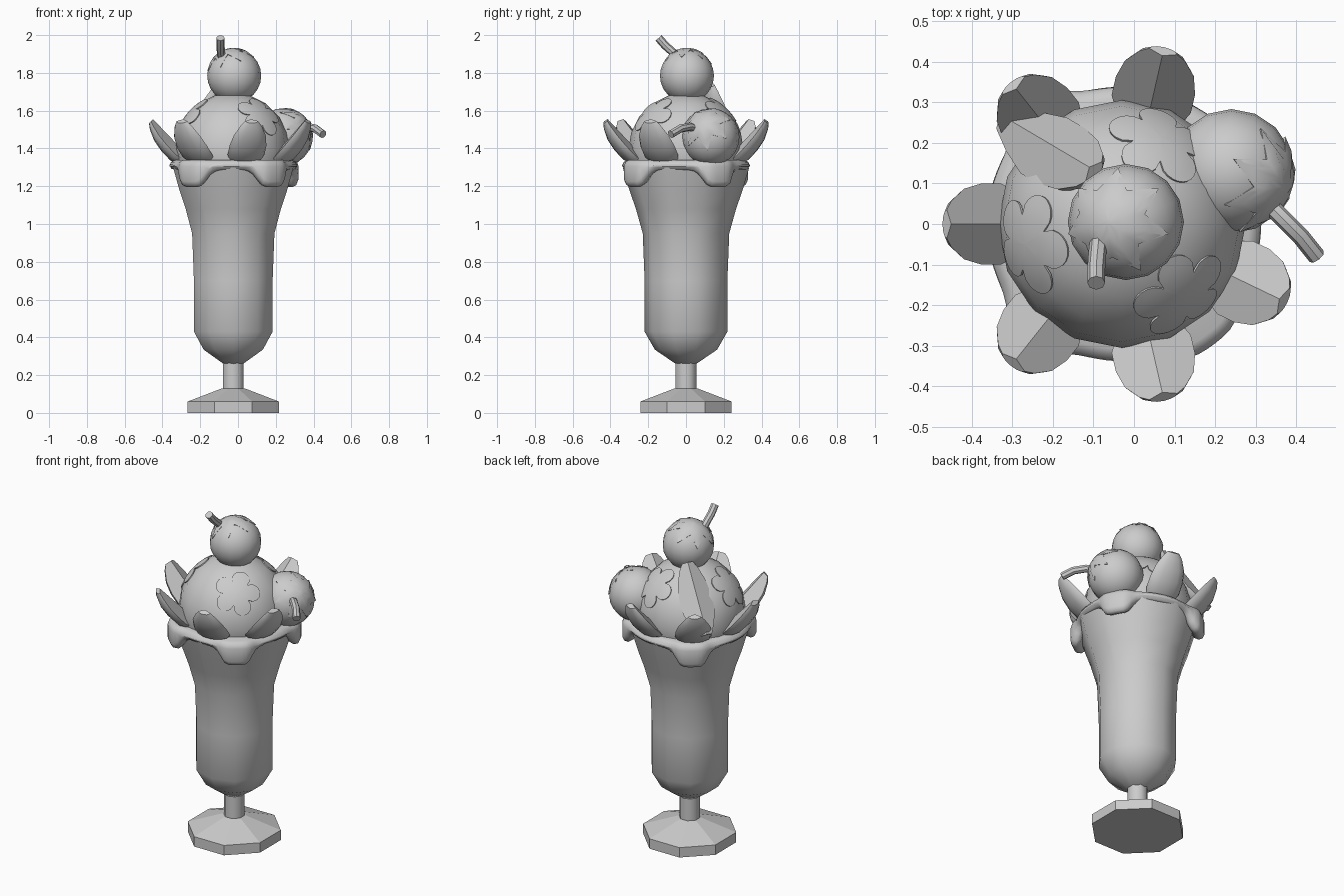
import bpy, bmesh, math
from mathutils import Vector, Matrix

old = bpy.data.objects.get("Cube")
if old:
    bpy.data.objects.remove(old, do_unlink=True)

CX = -0.025  # axis of the glass

mat = bpy.data.materials.new("plain grey")
mat.use_nodes = True
grey = (0.6, 0.6, 0.6, 1)
mat.diffuse_color = grey
mat.node_tree.nodes["Principled BSDF"].inputs["Base Color"].default_value = grey


def finish(name, bm, angle=35):
    bmesh.ops.recalc_face_normals(bm, faces=bm.faces)
    mesh = bpy.data.meshes.new(name)
    bm.to_mesh(mesh)
    bm.free()
    mesh.materials.append(mat)
    obj = bpy.data.objects.new(name, mesh)
    bpy.context.collection.objects.link(obj)
    bpy.ops.object.select_all(action='DESELECT')
    obj.select_set(True)
    bpy.context.view_layer.objects.active = obj
    bpy.ops.object.shade_smooth_by_angle(angle=math.radians(angle))
    return obj


def loft(name, rings, closed=True, caps=True, angle=35):
    """Skin a list of point rings, optionally capping both ends."""
    bm = bmesh.new()
    vs = [[bm.verts.new(p) for p in ring] for ring in rings]
    n = len(vs[0])
    for a, b in zip(vs, vs[1:]):
        for i in range(n if closed else n - 1):
            j = (i + 1) % n
            bm.faces.new((a[i], a[j], b[j], b[i]))
    if caps:
        bm.faces.new(vs[0])
        bm.faces.new(vs[-1])
    return finish(name, bm, angle)


def lathe(name, profile, sides, turn, angle=35):
    rings = []
    for r, z in profile:
        rings.append([(CX + r * math.cos(turn + math.tau * i / sides),
                       r * math.sin(turn + math.tau * i / sides), z) for i in range(sides)])
    return loft(name, rings, angle=angle)


def ball(name, centre, r, u, v):
    bm = bmesh.new()
    bmesh.ops.create_uvsphere(bm, u_segments=u, v_segments=v, radius=r,
                              matrix=Matrix.Translation(centre))
    return finish(name, bm, 40)


def tube(name, points, r, sides=8):
    pts = [Vector(p) for p in points]
    rings = []
    for i, p in enumerate(pts):
        d = (pts[min(i + 1, len(pts) - 1)] - pts[max(i - 1, 0)]).normalized()
        q = d.to_track_quat('Z', 'Y')
        rings.append([p + q @ Vector((r * math.cos(math.tau * k / sides),
                                      r * math.sin(math.tau * k / sides), 0)) for k in range(sides)])
    return loft(name, rings)


def dome_plate(name, centre, radius, facing, edge, steps, rings=5, lift=0.006):
    """Thin decoration wrapped on a ball; edge(t) is its outline radius."""
    c, q = Vector(centre), Vector(facing).to_track_quat('Z', 'Y')

    def point(frac, t):
        a = edge(t) * frac / radius
        height = radius + (lift if frac <= 1 else 0)
        a = min(a, edge(t) / radius)
        return c + q @ Vector((math.sin(a) * math.cos(t), math.sin(a) * math.sin(t),
                               math.cos(a))) * height
    fracs = [(k + 0.2) / (rings + 0.2) for k in range(rings + 1)] + [1.01]
    return loft(name, [[point(f, math.tau * i / steps) for i in range(steps)] for f in fracs])


def berry_slice(name, start, end, outward, width=0.1, depth=0.085):
    """Wedge of fruit: a straight inner ridge and a rounded outer skin."""
    start, end = Vector(start), Vector(end)
    axis = (end - start).normalized()
    out = Vector(outward)
    out = (out - axis * out.dot(axis)).normalized()
    side = axis.cross(out)
    rings = []
    for s, k in ((0, 0.35), (0.15, 0.7), (0.35, 1), (0.55, 1), (0.75, 0.87), (0.92, 0.58), (1, 0.35)):
        p = start.lerp(end, s)
        ring = [p]
        for i in range(7):
            a = math.pi * (i / 6 - 0.5)
            ring.append(p + k * (side * width * math.sin(a)
                                 + out * depth * (0.5 + 0.5 * math.cos(a))))
        rings.append(ring)
    return loft(name, rings, angle=40)


# Glass: octagonal foot, stem, fluted bowl
lathe("glass_foot", [(0.262, 0), (0.262, 0.06), (0.065, 0.13)], 8, math.pi / 8, 15)
lathe("glass_stem", [(0.059, 0.12), (0.059, 0.27)], 8, math.pi / 8, 50)
lathe("glass_bowl", [(0.055, 0.26), (0.165, 0.335), (0.219, 0.43), (0.219, 0.7),
                     (0.229, 0.95), (0.265, 1.08), (0.3, 1.18), (0.335, 1.3)], 10, math.pi / 2, 50)

# Cream collar with four drips
DRIPS = [math.radians(a) for a in (-130, -53, 30, 127)]
SEGS = 96
columns = []
for i in range(SEGS):
    t = math.tau * i / SEGS
    gap = min(abs(math.remainder(t - d, math.tau)) for d in DRIPS)
    b = 1 / (1 + (gap / 0.26) ** 6)
    low = 1.285 - 0.09 * b
    out = 0.338 + 0.032 * b
    section = [(0.1, 1.34), (out - 0.03, 1.34), (out - 0.008, 1.328), (out, 1.305),
               (out, low + 0.03), (out - 0.01, low + 0.008), (out - 0.03, low),
               (out - 0.055, low + 0.012), (0.28, 1.3), (0.1, 1.3)]
    columns.append([(CX + r * math.cos(t), r * math.sin(t), z) for r, z in section])
loft("cream_collar", columns + columns[:1], caps=False, angle=60)
lathe("cream_top", [(0.12, 1.3), (0.12, 1.339)], 16, 0)

# Ice cream scoop
SCOOP = (-0.03, 0, 1.39)
ball("ice_cream_scoop", SCOOP, 0.305, 16, 10)

# Berry slices standing around the rim, one slot left for the side cherry
for k in range(7):
    if k == 3:
        continue
    t = math.radians(180 - k * 360 / 7)
    d = Vector((math.cos(t), math.sin(t), 0))
    o = Vector((CX, 0, 0))
    berry_slice(f"berry_slice_{k}", o + d * 0.19 + Vector((0, 0, 1.31)),
                o + d * 0.425 + Vector((0, 0, 1.555)), d - Vector((0, 0, 1)))
berry_slice("leaning_slice", (-0.33, 0.27, 1.42), (-0.11, 0.14, 1.75), (0.5, -0.5, -0.5), 0.09, 0.11)


# Flower decorations on the scoop
def flower_edge(t):
    return 0.072 + 0.058 * abs(math.cos(2.5 * t)) ** 0.6


for n, facing in enumerate([(0.095, 0.21, 0.2), (0.15, -0.18, 0.19), (-0.235, -0.05, 0.19)]):
    dome_plate(f"flower_{n}", SCOOP, 0.303, facing, flower_edge, 60)


# Cherries with jagged caps and stems
def jagged_edge(t):
    return 0.125 + 0.035 * (1 if round(t / math.tau * 14) % 2 else -1)


for name, centre, r, facing, stem in (
        ("top_cherry", (-0.02, 0.005, 1.785), 0.143, (-0.3, 0, 1),
         [(-0.085, -0.02, 1.86), (-0.09, -0.07, 1.91), (-0.093, -0.11, 1.945), (-0.093, -0.145, 1.985)]),
        ("side_cherry", (0.24, 0.13, 1.46), 0.153, (0.9, -0.3, 0.6),
         [(0.32, 0.06, 1.5), (0.36, 0.02, 1.515), (0.41, -0.03, 1.505), (0.45, -0.08, 1.475)])):
    ball(name, centre, r, 16, 12)
    dome_plate(name + "_cap", centre, r, facing, jagged_edge, 14, 3, 0.005)
    tube(name + "_stem", stem, 0.022)
